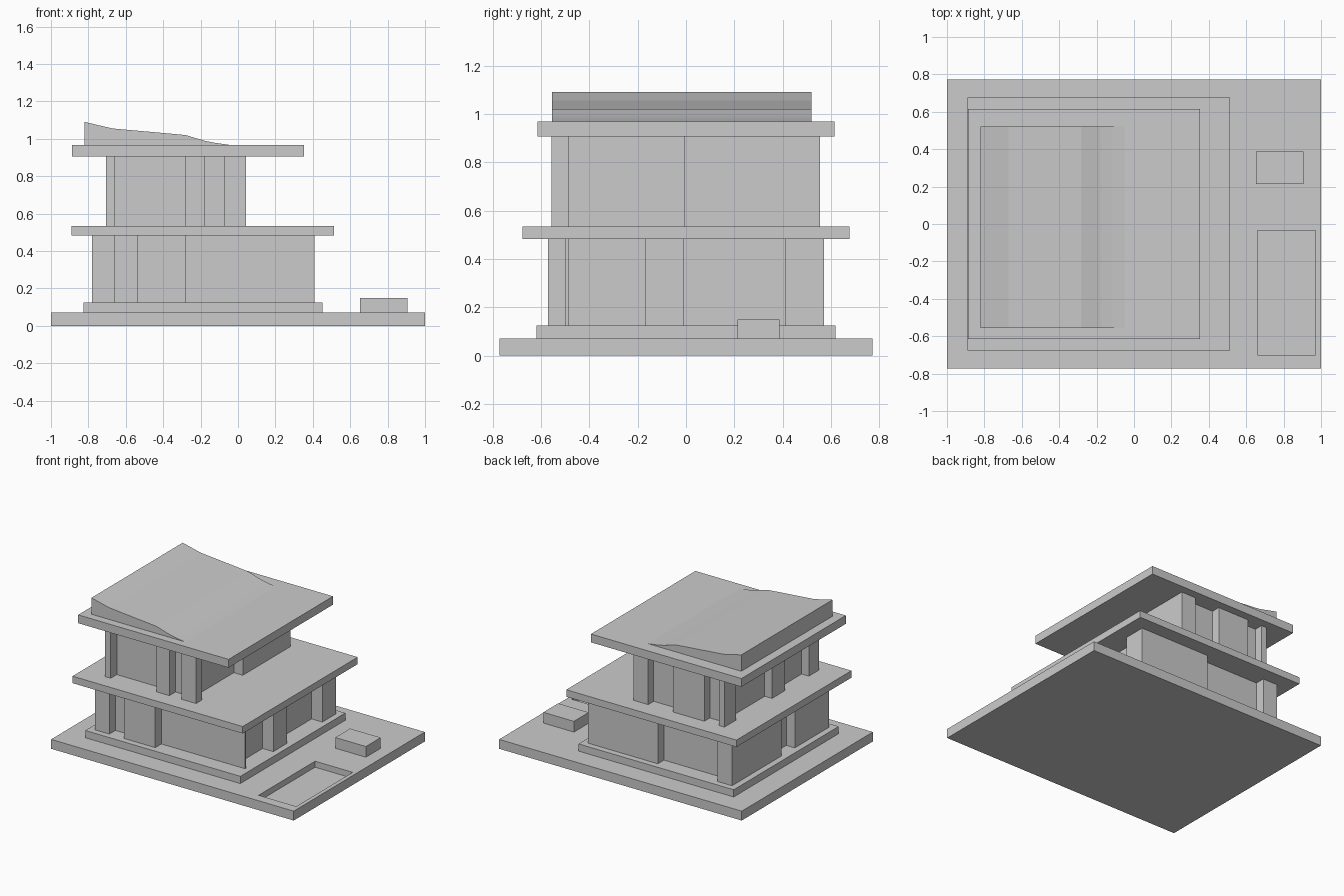
import bpy
import bmesh

if "Cube" in bpy.data.objects:
    bpy.data.objects.remove(bpy.data.objects["Cube"])


def mesh_object(name, bm):
    bmesh.ops.recalc_face_normals(bm, faces=bm.faces)
    mesh = bpy.data.meshes.new(name)
    bm.to_mesh(mesh)
    bm.free()
    obj = bpy.data.objects.new(name, mesh)
    bpy.context.collection.objects.link(obj)
    return obj


def box(name, x0, x1, y0, y1, z0, z1):
    bm = bmesh.new()
    bmesh.ops.create_cube(bm, size=1)
    for v in bm.verts:
        v.co = (x1 if v.co.x > 0 else x0,
                y1 if v.co.y > 0 else y0,
                z1 if v.co.z > 0 else z0)
    return mesh_object(name, bm)


def storey(prefix, parts, z0, z1):
    for name, bounds in parts.items():
        box(f"{prefix}_{name}", *bounds, z0, z1)


# Level heights
BASE, PLINTH, SLAB_LOW, SLAB_TOP, ROOF_LOW, ROOF_TOP = 0.07, 0.124, 0.482, 0.534, 0.906, 0.968

# Ground plate with the sunken pool cut out
plate = box("ground_plate", -1, 1, -0.772, 0.772, 0, BASE)
cutter = box("pool_cutter", 0.66, 0.97, -0.70, -0.035, 0.025, 0.2)
cutter.hide_render = True
cut = plate.modifiers.new("pool", 'BOOLEAN')
cut.operation = 'DIFFERENCE'
cut.solver = 'EXACT'
cut.object = cutter
bpy.context.view_layer.objects.active = plate
bpy.ops.object.modifier_apply(modifier=cut.name)
bpy.data.objects.remove(cutter)

# Garden block, plinth and the two overhanging slabs
box("garden_block", 0.653, 0.905, 0.213, 0.387, BASE, 0.15)
box("plinth", -0.826, 0.452, -0.618, 0.618, BASE, PLINTH)
box("middle_slab", -0.89, 0.513, -0.677, 0.677, SLAB_LOW, SLAB_TOP)
box("roof_slab", -0.887, 0.353, -0.615, 0.615, ROOF_LOW, ROOF_TOP)

# Lower storey: recessed core, corner piers and wall panels
storey("lower", {
    "core": (-0.71, 0.32, -0.50, 0.50),
    "front_window_end": (0.32, 0.408, -0.50, -0.487),
    "front_left_pier": (-0.78, -0.66, -0.572, -0.50),
    "front_middle_pier": (-0.54, -0.282, -0.572, -0.50),
    "left_front_wall": (-0.78, -0.71, -0.50, -0.167),
    "left_back_wall": (-0.78, -0.71, -0.01, 0.50),
    "back_left_pier": (-0.78, -0.66, 0.50, 0.572),
    "back_wall": (-0.168, 0.408, 0.50, 0.572),
    "right_middle_pier": (0.32, 0.408, -0.167, -0.008),
    "right_back_pier": (0.32, 0.408, 0.41, 0.50),
}, PLINTH, SLAB_LOW)

# Upper storey
storey("upper", {
    "core": (-0.645, -0.03, -0.485, 0.49),
    "front_left_pier": (-0.705, -0.66, -0.557, -0.485),
    "left_front_pier": (-0.705, -0.645, -0.485, -0.44),
    "front_middle_pier": (-0.282, -0.176, -0.557, -0.485),
    "front_right_pier": (-0.075, 0.044, -0.557, -0.485),
    "left_middle_pier": (-0.705, -0.645, -0.16, -0.006),
    "left_back_pier": (-0.705, -0.645, 0.42, 0.49),
    "back_left_pier": (-0.705, -0.66, 0.49, 0.555),
    "back_middle_wall": (-0.54, -0.282, 0.49, 0.555),
    "back_right_pier": (-0.077, 0.044, 0.49, 0.555),
    "right_wall": (-0.03, 0.044, -0.006, 0.49),
}, SLAB_TOP, ROOF_LOW)

# Sloping roof wedge extruded from its side profile
profile = [(-0.82, ROOF_TOP), (-0.05, ROOF_TOP), (-0.12, 0.978), (-0.18, 0.99),
           (-0.28, 1.02), (-0.42, 1.033), (-0.67, 1.055), (-0.82, 1.09)]
bm = bmesh.new()
face = bm.faces.new([bm.verts.new((x, -0.555, z)) for x, z in profile])
extruded = bmesh.ops.extrude_face_region(bm, geom=[face])
for item in extruded["geom"]:
    if isinstance(item, bmesh.types.BMVert):
        item.co.y = 0.52
mesh_object("sloping_roof", bm)
